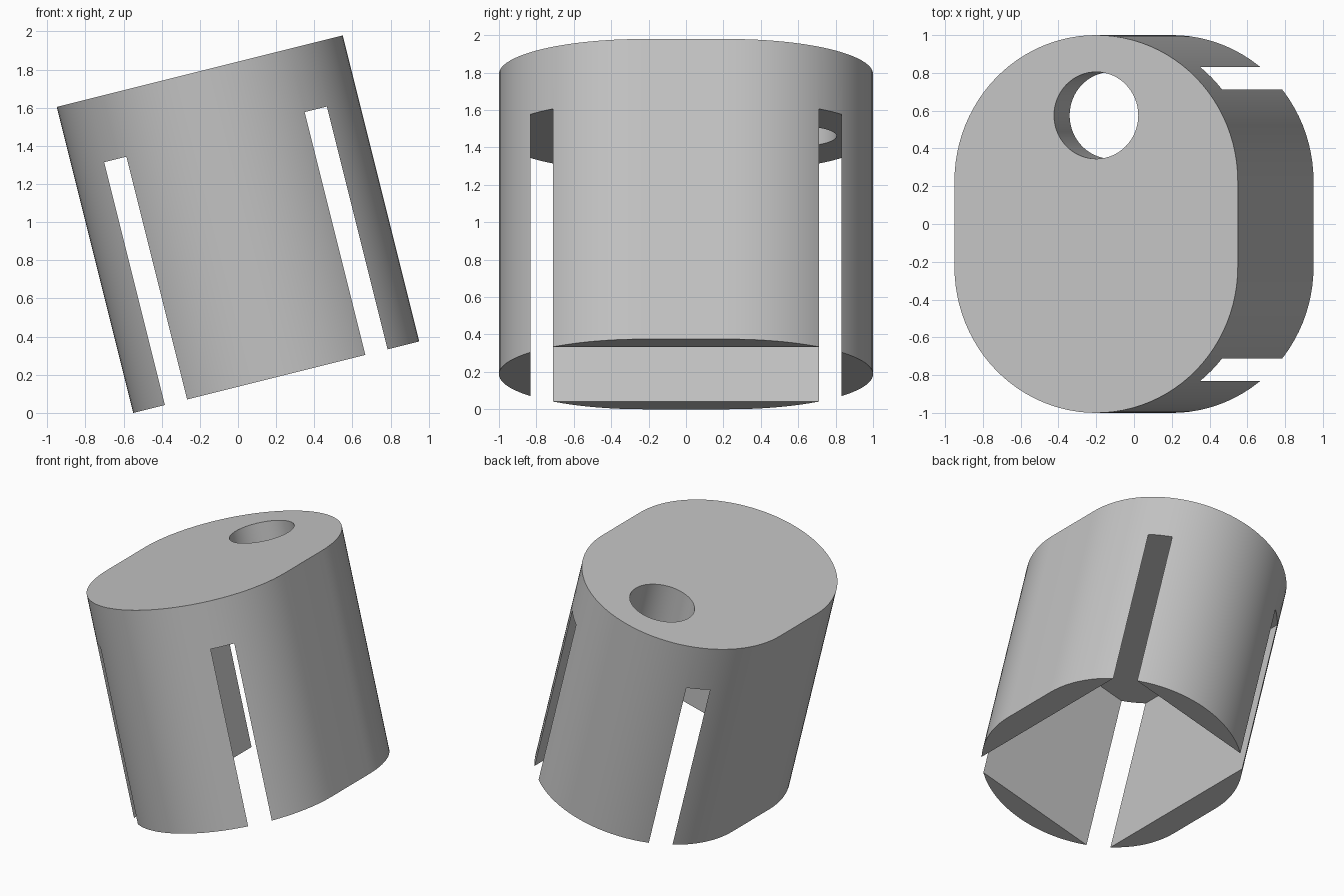
import bpy, bmesh, math
from mathutils import Matrix

cube = bpy.data.objects.get("Cube")
if cube:
    bpy.data.objects.remove(cube, do_unlink=True)

TILT = math.atan(0.25)
RADIUS, HALF_LENGTH, HEIGHT = 0.773, 1.0, 1.654
LID = 0.342                      # thickness of the closed end
CAVITY_X, CAVITY_Y = 0.602, 0.831
HOLE_Y, HOLE_R = 0.575, 0.23
STEPS = 48

grey = bpy.data.materials.new("plain grey")
grey.use_nodes = True
colour = (0.55, 0.55, 0.55, 1)
grey.diffuse_color = colour
grey.node_tree.nodes["Principled BSDF"].inputs["Base Color"].default_value = colour


def prism(name, outline, z0, z1):
    """Extrude a closed outline straight up from z0 to z1."""
    bm = bmesh.new()
    base = bm.faces.new([bm.verts.new((x, y, z0)) for x, y in outline])
    top = bmesh.ops.extrude_face_region(bm, geom=[base])["geom"]
    verts = [v for v in top if isinstance(v, bmesh.types.BMVert)]
    bmesh.ops.translate(bm, verts=verts, vec=(0, 0, z1 - z0))
    bmesh.ops.recalc_face_normals(bm, faces=bm.faces)
    mesh = bpy.data.meshes.new(name)
    bm.to_mesh(mesh)
    bm.free()
    obj = bpy.data.objects.new(name, mesh)
    bpy.context.collection.objects.link(obj)
    mesh.materials.append(grey)
    return obj


def arc(cy, radius, start, sweep, steps):
    angles = [start + sweep * i / steps for i in range(steps + 1)]
    return [(radius * math.cos(a), cy + radius * math.sin(a)) for a in angles]


# Body: a solid with a rounded slot outline
offset = HALF_LENGTH - RADIUS
outline = arc(offset, RADIUS, 0, math.pi, STEPS) + arc(-offset, RADIUS, math.pi, math.pi, STEPS)
bottom, top = -HEIGHT / 2, HEIGHT / 2
body = prism("slotted_cap", outline, bottom, top)

# Square cavity whose corners break through the wall, leaving four legs
corners = [(-CAVITY_X, -CAVITY_Y), (CAVITY_X, -CAVITY_Y), (CAVITY_X, CAVITY_Y), (-CAVITY_X, CAVITY_Y)]
cavity = prism("cavity_cutter", corners, bottom - 0.2, top - LID)

# Round hole through the closed end
hole = prism("hole_cutter", arc(HOLE_Y, HOLE_R, 0, math.tau, 64)[:-1], top - LID - 0.2, top + 0.2)

bpy.ops.object.select_all(action="DESELECT")
body.select_set(True)
bpy.context.view_layer.objects.active = body
for cutter in (cavity, hole):
    cutter.hide_render = True
    mod = body.modifiers.new(cutter.name, "BOOLEAN")
    mod.operation = "DIFFERENCE"
    mod.solver = "EXACT"
    mod.object = cutter
    bpy.ops.object.modifier_apply(modifier=mod.name)
    bpy.data.objects.remove(cutter, do_unlink=True)

# Lean the whole part and rest its lowest edge on the ground
body.data.transform(Matrix.Rotation(-TILT, 4, "Y"))
lowest = min(v.co.z for v in body.data.vertices)
body.data.transform(Matrix.Translation((0, 0, -lowest)))
bpy.ops.object.shade_smooth_by_angle(angle=math.radians(30))
